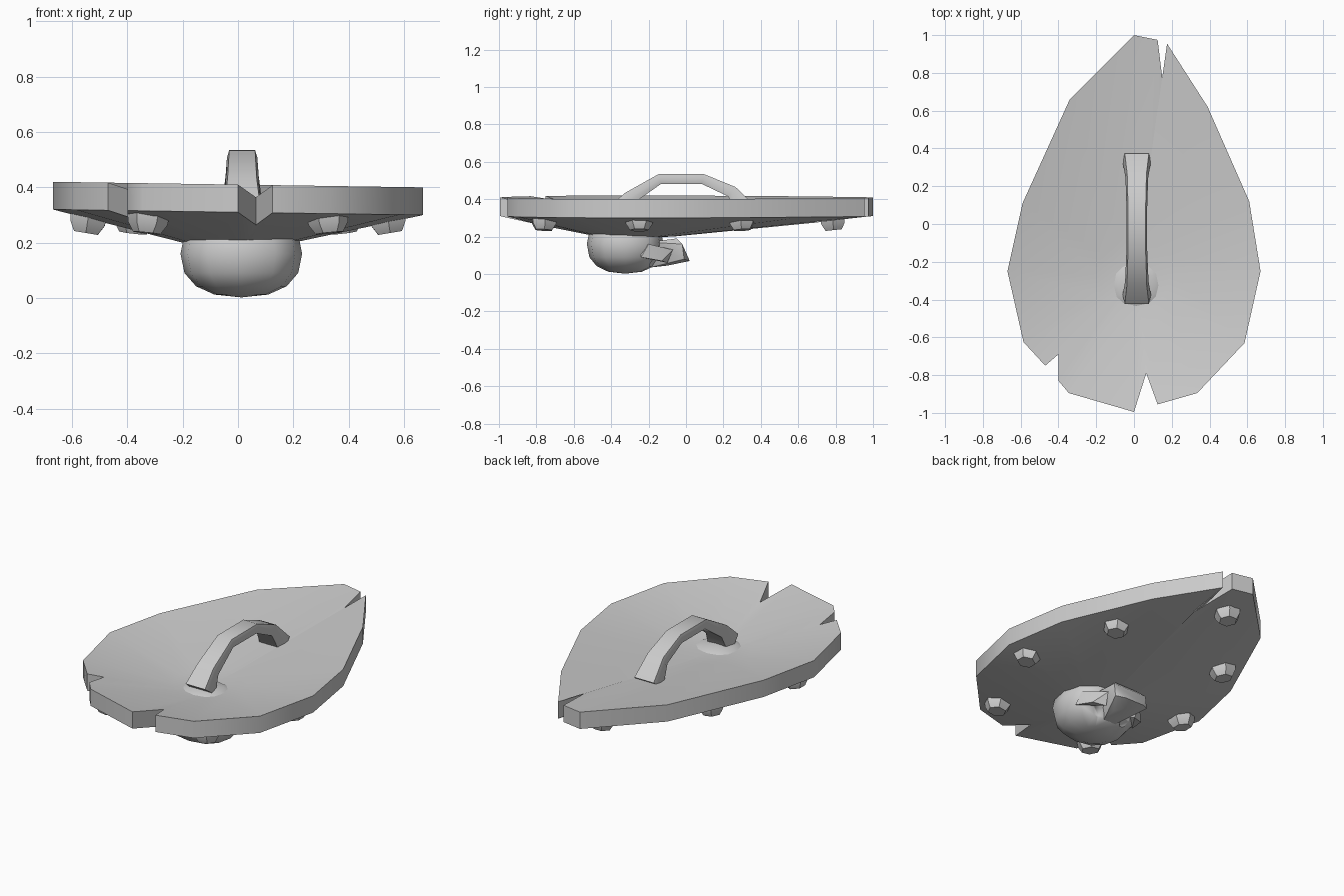
import bpy, bmesh, math
from mathutils import Vector

if "Cube" in bpy.data.objects:
    bpy.data.objects.remove(bpy.data.objects["Cube"])


def finish(bm, name, angle=50):
    bmesh.ops.recalc_face_normals(bm, faces=bm.faces)
    me = bpy.data.meshes.new(name)
    bm.to_mesh(me)
    bm.free()
    ob = bpy.data.objects.new(name, me)
    bpy.context.collection.objects.link(ob)
    bpy.ops.object.select_all(action='DESELECT')
    ob.select_set(True)
    bpy.context.view_layer.objects.active = ob
    bpy.ops.object.shade_smooth_by_angle(angle=math.radians(angle))
    return ob


def loft(bm, rings):
    for r, s in zip(rings, rings[1:]):
        for i in range(len(r)):
            j = (i + 1) % len(r)
            bm.faces.new((r[i], r[j], s[j], s[i]))


# Shield board: battered teardrop outline, (x, y, drop of notch point)
outline = [(0, 1, 0), (.125, .975, 0), (.16, .69, .033), (.175, .955, 0),
           (.39, .62, 0), (.61, .12, 0), (.67, -.25, 0), (.585, -.63, 0),
           (.335, -.895, 0), (.125, -.955, 0), (.065, -.79, .045), (0, -.995, 0),
           (-.345, -.895, 0), (-.4, -.83, 0), (-.4, -.69, .022), (-.47, -.75, 0),
           (-.585, -.625, 0), (-.67, -.25, 0), (-.59, .11, 0), (-.34, .66, 0)]
bm = bmesh.new()
centre = Vector((0, -.27))
rings = [[], [], [], []]
for x, y, d in outline:
    z = .41 - .015 * x - d
    inner = centre + (Vector((x, y)) - centre).normalized() * .2
    rings[0].append(bm.verts.new((inner.x, inner.y, .3)))
    rings[1].append(bm.verts.new((x, y, z)))
    rings[2].append(bm.verts.new((x, y, z - .1)))
    rings[3].append(bm.verts.new((inner.x, inner.y, .2)))
loft(bm, rings)
for ring, z in ((rings[0], .295), (rings[3], .195)):
    c = bm.verts.new((0, -.27, z))
    for i in range(len(ring)):
        bm.faces.new((ring[i - 1], ring[i], c))
finish(bm, "shield_board")

# Arched grip: (y, z, half width, half thickness)
path = [(-.375, .31, .075, .06), (-.305, .405, .062, .036), (-.14, .508, .055, .027),
        (.09, .508, .055, .027), (.245, .44, .06, .032), (.33, .325, .075, .055)]
bm = bmesh.new()
rings = []
for i, (y, z, w, t) in enumerate(path):
    a, b = path[max(i - 1, 0)], path[min(i + 1, len(path) - 1)]
    n = Vector((-(b[1] - a[1]), b[0] - a[0])).normalized()
    rings.append([bm.verts.new((.015 + sx * w, y + n.x * st * t, z + n.y * st * t))
                  for sx, st in ((-.85, 1), (.85, 1), (1, 0), (.85, -1), (-.85, -1), (-1, 0))])
loft(bm, rings)
bm.faces.new(rings[0])
bm.faces.new(rings[-1])
finish(bm, "grip")

# Rivet studs on the front face, leaning with the board
studs = [(0, .79)] + [(s * x, y) for x, y in ((.38, .3), (.55, -.25), (.33, -.76)) for s in (-1, 1)]
for k, (x, y) in enumerate(studs):
    bm = bmesh.new()
    lean = Vector((x * .3, (y + .27) * .1, -1)).normalized()
    rot = lean.to_track_quat('Z', 'Y')
    foot = Vector((x, y, .235))
    rings = []
    for r, h in ((.077, -.07), (.072, -.035), (.05, 0)):
        rings.append([bm.verts.new(foot + rot @ Vector((r * math.cos(i * math.pi / 3),
                      r * math.sin(i * math.pi / 3), h))) for i in range(6)])
    loft(bm, rings)
    bm.faces.new(rings[0])
    bm.faces.new(rings[-1])
    finish(bm, "stud_%d" % k, 40)


def blob(name, loc, scale, seg=10, rows=7, power=1.0):
    bm = bmesh.new()
    bmesh.ops.create_uvsphere(bm, u_segments=seg, v_segments=rows, radius=1)
    for v in bm.verts:
        v.co = Vector([math.copysign(abs(c) ** power, c) * s + o
                       for c, s, o in zip(v.co, scale, loc)])
    return finish(bm, name)


# Skull boss: cranium with carved eye sockets and nose
skull = blob("skull_boss", (.012, -.325, .16), (.22, .205, .158), 12, 8, .85)
for cx, cy, cz, r in ((-.09, -.14, .03, .065), (.115, -.14, .03, .065), (.012, -.09, .04, .03)):
    cut = blob("socket_cutter", (cx, cy, cz), (r, r, r), 7, 5)
    cut.hide_render = True
    cut.hide_set(True)
    mod = skull.modifiers.new("socket", 'BOOLEAN')
    mod.object = cut
    mod.operation = 'DIFFERENCE'
    mod.solver = 'EXACT'

# Upper jaw and cheekbones as hulls, mirrored about the boss centre
def hull(name, pts):
    bm = bmesh.new()
    for x, y, z in pts:
        bm.verts.new((.012 + x, y, z))
    bmesh.ops.convex_hull(bm, input=bm.verts)
    return finish(bm, name, 35)


hull("upper_jaw", [(s * x, y, z) for s in (-1, 1) for x, y, z in
     ((.04, -.19, .035), (.11, -.2, .17), (.06, .02, .07), (.11, -.01, .08),
      (.11, -.02, .16), (.08, -.05, .19), (.05, -.1, .045))])
for side, s in (("left", -1), ("right", 1)):
    hull("cheekbone_" + side, [(s * x, y, z) for x, y, z in
         ((.1, -.1, .06), (.17, -.13, .07), (.2, -.24, .09), (.19, -.2, .16),
          (.11, -.07, .13), (.15, -.25, .15))])
